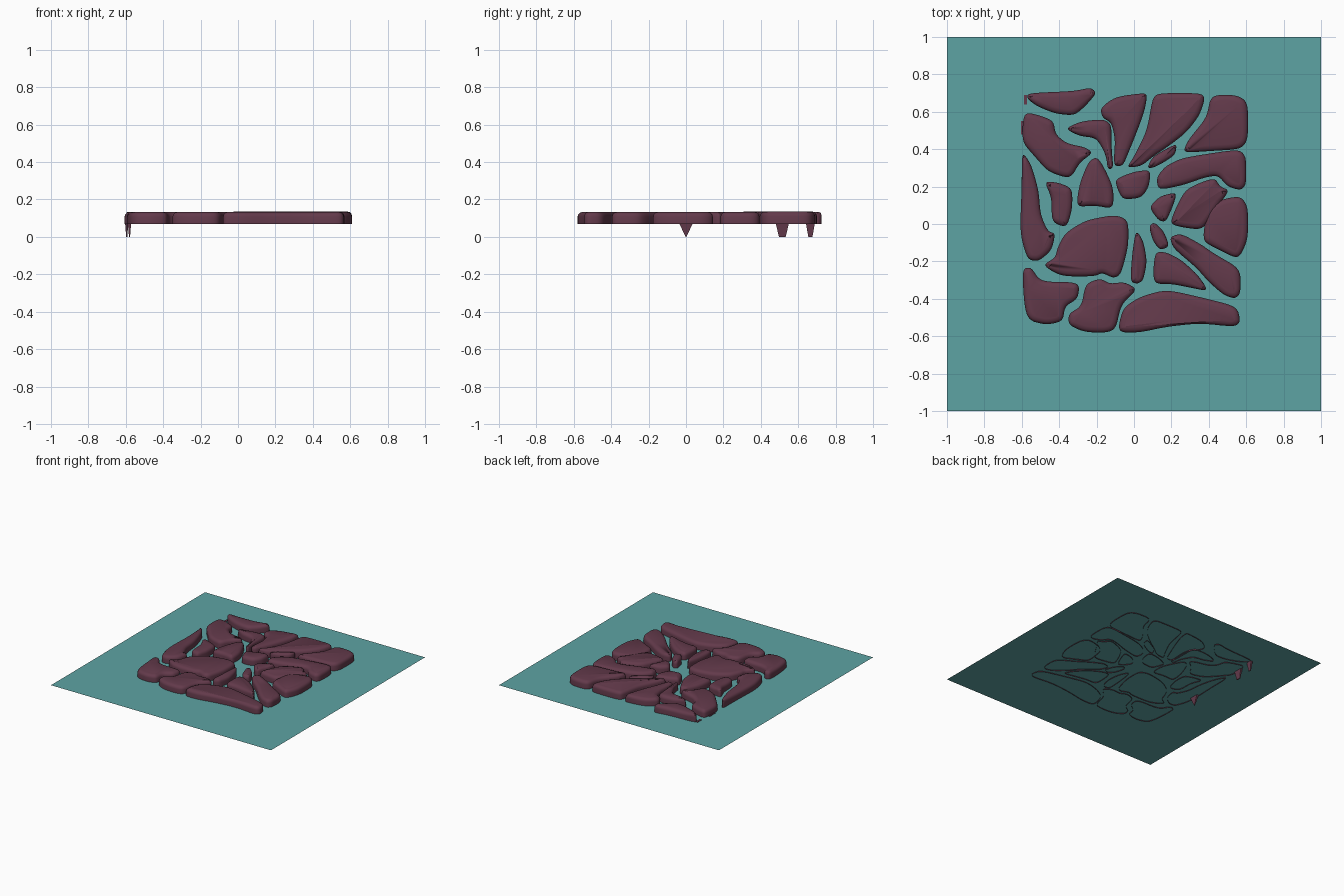
import bpy, bmesh
from mathutils import Vector

if "Cube" in bpy.data.objects:
    bpy.data.objects.remove(bpy.data.objects["Cube"])

PLANE_Z, STONE_BOTTOM = 0.075, 0.069


def material(name, color):
    m = bpy.data.materials.new(name)
    m.diffuse_color = (*color, 1)
    m.use_nodes = True
    m.node_tree.nodes["Principled BSDF"].inputs["Base Color"].default_value = m.diffuse_color
    return m


STONE = material("plum_stone", (0.125, 0.042, 0.07))
BASE = material("teal_base", (0.11, 0.37, 0.37))


def add_object(name, verts, faces, mat, smooth=False):
    me = bpy.data.meshes.new(name)
    me.from_pydata(verts, [], faces)
    me.materials.append(mat)
    if smooth:
        me.shade_smooth()
    ob = bpy.data.objects.new(name, me)
    bpy.context.collection.objects.link(ob)
    return ob


def round_outline(points):
    # corner cutting; coordinates are given in hundredths
    pts = [Vector((x / 100, y / 100)) for x, y in points]
    for cut in (0.2, 0.25, 0.25):
        new = []
        for a, b in zip(pts, pts[1:] + pts[:1]):
            new += [a.lerp(b, cut), b.lerp(a, cut)]
        pts = new
    return pts


def stone(name, *points, top=0.134):
    pts = round_outline(points)
    n = len(pts)
    if sum(pts[i - 1].cross(pts[i]) for i in range(n)) < 0:
        pts.reverse()
    # inward normals, with the inset limited where the stone is narrow
    inward = []
    for i in range(n):
        t = (pts[(i + 1) % n] - pts[i - 1]).normalized()
        inward.append(Vector((-t.y, t.x)))
    reach = []
    for i in range(n):
        gaps = [(pts[j] - pts[i]).length for j in range(n)
                if inward[i].dot(inward[j]) < -0.2]
        reach.append(min(0.03, 0.33 * min(gaps)))
    reach = [(reach[i - 1] + reach[i] + reach[(i + 1) % n]) / 3 for i in range(n)]
    # upright wall, then a rounded shoulder; the underside is open
    verts, faces = [], []
    rings = ((0, STONE_BOTTOM), (0, top - 0.026), (0.12, top - 0.014),
             (0.42, top - 0.005), (1, top))
    for f, z in rings:
        verts += [(*(pts[i] + inward[i] * reach[i] * f), z) for i in range(n)]
    for r in range(len(rings) - 1):
        for i in range(n):
            j = (i + 1) % n
            faces.append((r * n + i, r * n + j, r * n + n + j, r * n + n + i))
    faces.append(tuple(range((len(rings) - 1) * n, len(rings) * n)))
    return add_object(name, verts, faces, STONE, True)


def spike(name, x, y, top_half, tip_half):
    # thin tapered sliver hanging under a left-edge stone
    verts = []
    for z, hy, hx in ((0.08, top_half, 0.009), (0, tip_half, 0.003)):
        verts += [(x - hx, y - hy, z), (x + hx, y - hy, z),
                  (x + hx, y + hy, z), (x - hx, y + hy, z)]
    faces = [(3, 2, 1, 0), (4, 5, 6, 7)]
    faces += [(i, (i + 1) % 4, (i + 1) % 4 + 4, i + 4) for i in range(4)]
    add_object(name, verts, faces, STONE)


# base sheet
add_object("base_sheet", [(-1, -1, PLANE_Z), (1, -1, PLANE_Z), (1, 1, PLANE_Z), (-1, 1, PLANE_Z)],
           [(0, 1, 2, 3)], BASE)

# back row of stones
stone("stone_back_left", (-57, 70), (-32, 71), (-23, 73), (-20, 70), (-26, 63),
      (-32, 58), (-42, 59), (-52, 63), (-57, 67))
stone("stone_back_mid_left", (-18, 62), (-10, 68), (5, 70), (7, 69), (6, 62), (3, 53),
      (-3, 38), (-6, 31), (-11, 31), (-10, 45), (-12, 54), (-17, 57))
stone("stone_back_mid_right", (10, 68), (14, 70), (36, 70), (38, 67), (35, 58), (28, 49),
      (19, 42), (10, 36), (4, 31), (-4, 30), (0, 36), (7, 50), top=0.137)
stone("stone_back_right", (41, 69), (55, 69), (61, 65), (61, 45), (57, 40), (40, 39),
      (26, 38), (29, 45), (39, 57), top=0.137)

# left side stones
stone("stone_left_back", (-59, 60), (-50, 58), (-43, 55), (-42, 48), (-36, 43), (-26, 41),
      (-22, 38), (-29, 33), (-34, 24), (-46, 28), (-53, 36), (-60, 44))
stone("stone_hooked", (-37, 51), (-28, 55), (-16, 56), (-12, 53), (-12, 40), (-11, 30),
      (-14, 29), (-15, 37), (-20, 46), (-29, 47))
stone("stone_left_edge", (-60, 39), (-55, 32), (-51, 18), (-50, 5), (-46, -4), (-42, -5),
      (-44, -14), (-51, -20), (-57, -19), (-61, -5), (-60, 20))
stone("stone_left_inner", (-48, 23), (-40, 22), (-33, 19), (-33, 8), (-36, -2),
      (-44, 1), (-44, 14))
stone("stone_left_tall", (-31, 9), (-29, 22), (-24, 34), (-19, 36), (-11, 20),
      (-11, 8), (-21, 10))

# centre stones
stone("stone_centre_large", (-41, -13), (-37, -5), (-26, 2), (-10, 5), (-3, 2), (-3, -12),
      (-7, -27), (-11, -29), (-17, -26), (-21, -28), (-39, -28), (-49, -22), (-42, -18))
stone("stone_centre_back", (-10, 24), (0, 28), (9, 29), (8, 20), (4, 14), (-6, 13), (-9, 19))
stone("stone_centre_front", (-2, -31), (-1, -16), (1, -3), (5, -9), (7, -20), (5, -30), (2, -32))
stone("stone_centre_right", (8, 9), (14, 15), (23, 17), (21, 10), (17, 1), (13, 2))
stone("stone_centre_small", (8, -1), (11, 1), (16, -4), (19, -12), (14, -14), (10, -9))

# right side stones
stone("stone_right_leaf", (7, 30), (10, 36), (17, 40), (23, 43), (22, 37), (16, 33), (10, 30))
stone("stone_right_back", (13, 18), (12, 25), (17, 31), (25, 35), (36, 37), (56, 40), (60, 36),
      (60, 21), (57, 18), (50, 20), (45, 26), (38, 25), (27, 21))
stone("stone_right_inner", (19, 0), (23, 10), (28, 19), (43, 25), (46, 20), (51, 18),
      (46, 11), (41, 3), (36, -3), (27, -2))
stone("stone_right_edge", (37, -6), (39, 8), (46, 13), (57, 15), (61, 9), (61, -8),
      (56, -19), (46, -14), (38, -10))
stone("stone_right_front", (19, -7), (25, -5), (36, -11), (43, -16), (57, -24), (57, -37),
      (54, -40), (48, -38), (40, -31), (33, -23), (21, -13))
stone("stone_right_wedge", (10, -32), (11, -15), (17, -15), (25, -19), (34, -27), (40, -36),
      (30, -34), (20, -32))

# front row of stones
stone("stone_front_left", (-60, -24), (-55, -23), (-50, -31), (-29, -31), (-30, -40),
      (-37, -44), (-38, -52), (-47, -54), (-58, -51))
stone("stone_front_mid", (-26, -32), (-18, -29), (-13, -32), (-5, -31), (2, -35), (-7, -43),
      (-10, -58), (-26, -58), (-35, -54), (-35, -48), (-28, -44))
stone("stone_front_long", (-9, -58), (-6, -45), (3, -39), (17, -35), (35, -39), (55, -44),
      (57, -52), (54, -55), (35, -53), (17, -55), (3, -58))

# slivers below the left edge
spike("sliver_front", -0.595, 0.0, 0.04, 0.002)
spike("sliver_middle", -0.595, 0.515, 0.037, 0.018)
spike("sliver_back", -0.58, 0.665, 0.025, 0.011)
